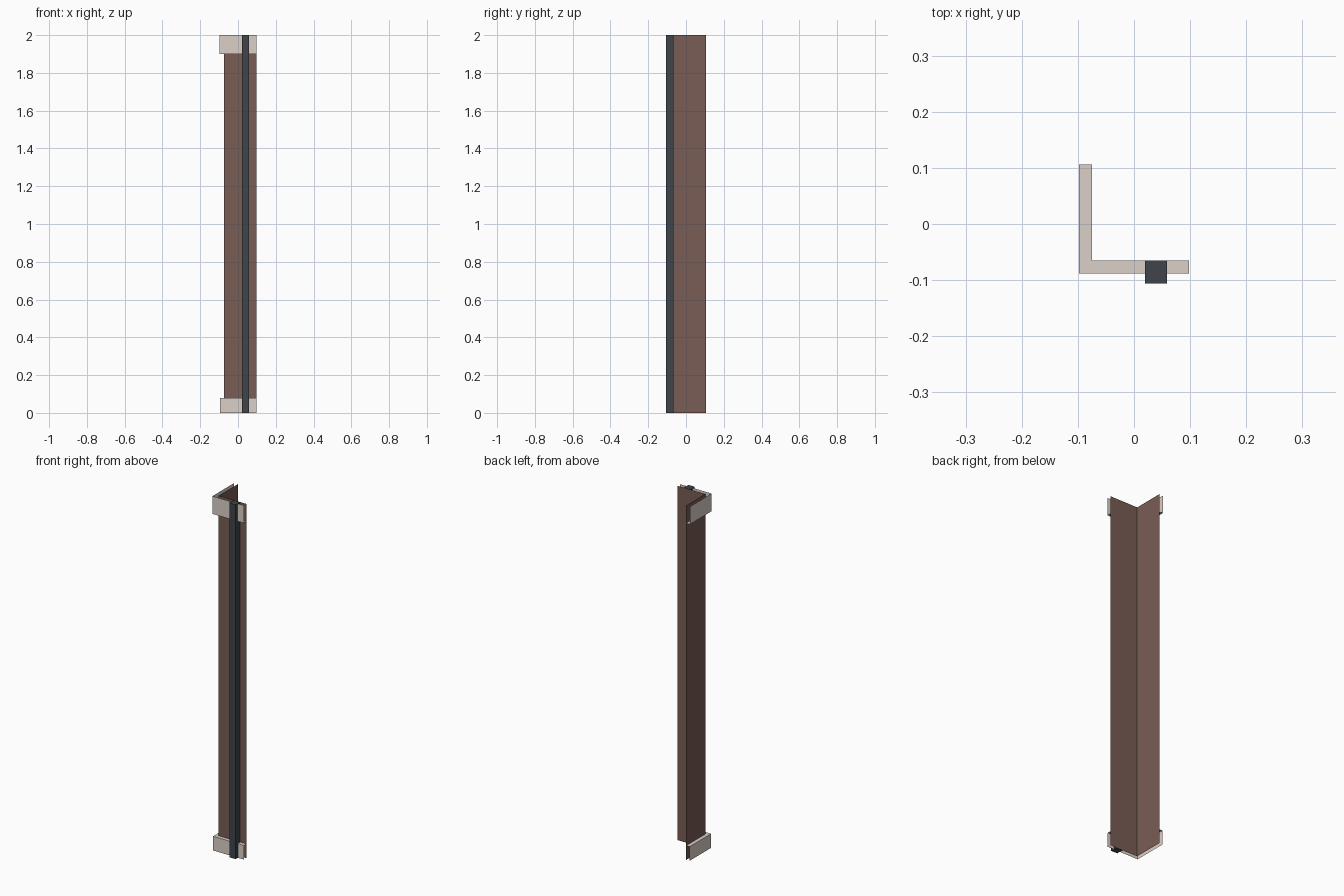
import bpy

if "Cube" in bpy.data.objects:
    bpy.data.objects.remove(bpy.data.objects["Cube"])

END_X, END_Y = 0.098, 0.106      # free ends of the two wall wings
WALL_X, WALL_Y = -0.075, -0.065  # wall corner


def material(name, color):
    m = bpy.data.materials.new(name)
    m.diffuse_color = color
    m.use_nodes = True
    m.node_tree.nodes["Principled BSDF"].inputs["Base Color"].default_value = m.diffuse_color
    return m


def corner_path(offset):
    """L-shaped plan line, pushed outward from the wall by offset."""
    return [(WALL_X - offset, END_Y), (WALL_X - offset, WALL_Y - offset), (END_X, WALL_Y - offset)]


def sweep(name, profile, mat):
    """Sweep an open (offset, z) profile around the wall corner, with open ends."""
    verts = [(x, y, z) for off, z in profile for x, y in corner_path(off)]
    faces = []
    for r in range(len(profile) - 1):
        for c in range(2):
            a = r * 3 + c
            faces.append((a, a + 1, a + 4, a + 3))
    return add_mesh(name, verts, faces, mat)


def add_mesh(name, verts, faces, mat):
    me = bpy.data.meshes.new(name)
    me.from_pydata(verts, [], faces)
    me.materials.append(mat)
    ob = bpy.data.objects.new(name, me)
    bpy.context.collection.objects.link(ob)
    return ob


brown = material("wall_brown", (0.19, 0.11, 0.09, 1))
cream = material("trim_cream", (0.72, 0.63, 0.58, 1))
dark = material("post_dark", (0.05, 0.058, 0.067, 1))

# Thin corner wall
sweep("corner_wall", [(0, 0), (0, 2)], brown)

# Skirting (closed on top) and ceiling trim (closed underneath)
sweep("skirting_trim", [(0.021, 0), (0.021, 0.08), (0, 0.08)], cream)
sweep("ceiling_trim", [(0, 1.9), (0.023, 1.9), (0.023, 2)], cream)

# Post standing against the front wall, open where it meets the wall
x0, x1, y0, y1 = 0.02, 0.059, -0.106, WALL_Y
post_verts = [(x, y, z) for z in (0, 2) for x, y in ((x0, y1), (x0, y0), (x1, y0), (x1, y1))]
post_faces = [(0, 1, 5, 4), (1, 2, 6, 5), (2, 3, 7, 6), (3, 2, 1, 0), (4, 5, 6, 7)]
add_mesh("wall_post", post_verts, post_faces, dark)
